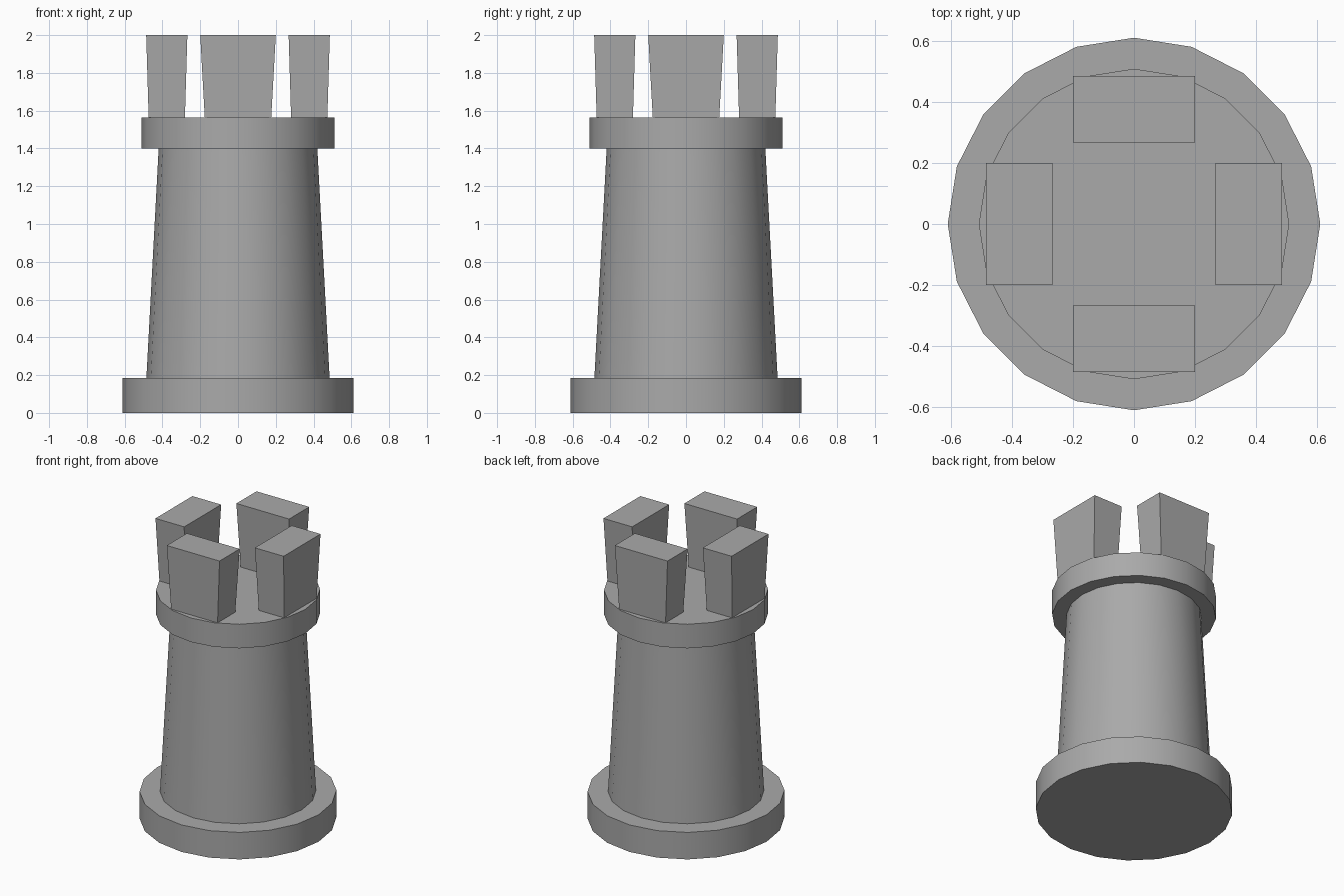
import bpy
import bmesh
import math
from mathutils import Matrix, Vector

cube = bpy.data.objects.get("Cube")
if cube:
    bpy.data.objects.remove(cube, do_unlink=True)

SIDES = 20

stone = bpy.data.materials.new("grey_stone")
stone.use_nodes = True
grey = (0.4, 0.4, 0.4, 1)
stone.diffuse_color = grey
stone.node_tree.nodes["Principled BSDF"].inputs["Base Color"].default_value = grey


def add_object(name, bm):
    bmesh.ops.recalc_face_normals(bm, faces=bm.faces[:])
    mesh = bpy.data.meshes.new(name)
    bm.to_mesh(mesh)
    bm.free()
    mesh.materials.append(stone)
    obj = bpy.data.objects.new(name, mesh)
    bpy.context.collection.objects.link(obj)
    return obj


def drum(name, low_radius, high_radius, z0, z1, caps=True):
    """Round, optionally tapered section with smooth sides and sharp rims."""
    bm = bmesh.new()
    bmesh.ops.create_cone(
        bm, cap_ends=caps, segments=SIDES, radius1=low_radius,
        radius2=high_radius, depth=z1 - z0,
        matrix=Matrix.Translation((0, 0, (z0 + z1) / 2)))
    obj = add_object(name, bm)
    bpy.ops.object.select_all(action="DESELECT")
    obj.select_set(True)
    bpy.context.view_layer.objects.active = obj
    bpy.ops.object.shade_smooth_by_angle(angle=math.radians(30))


def merlon(name, turn):
    """Block that flares outwards towards its top."""
    z0, z1 = 1.565, 2.0
    bm = bmesh.new()
    bmesh.ops.create_cube(bm, size=2)
    for v in bm.verts:
        top = v.co.z > 0
        half_width, half_depth = (0.2, 0.109) if top else (0.176, 0.096)
        v.co = Vector((v.co.x * half_width,
                       -0.377 + v.co.y * half_depth,
                       z1 if top else z0))
    bm.transform(Matrix.Rotation(turn, 4, "Z"))
    add_object(name, bm)


# Tower body
drum("base", 0.612, 0.612, 0, 0.185)
drum("shaft", 0.485, 0.42, 0.185, 1.4, caps=False)
drum("parapet_ring", 0.51, 0.51, 1.4, 1.565)

# Four battlement blocks
for i, side in enumerate(("front", "left", "back", "right")):
    merlon(side + "_merlon", i * math.pi / 2)
